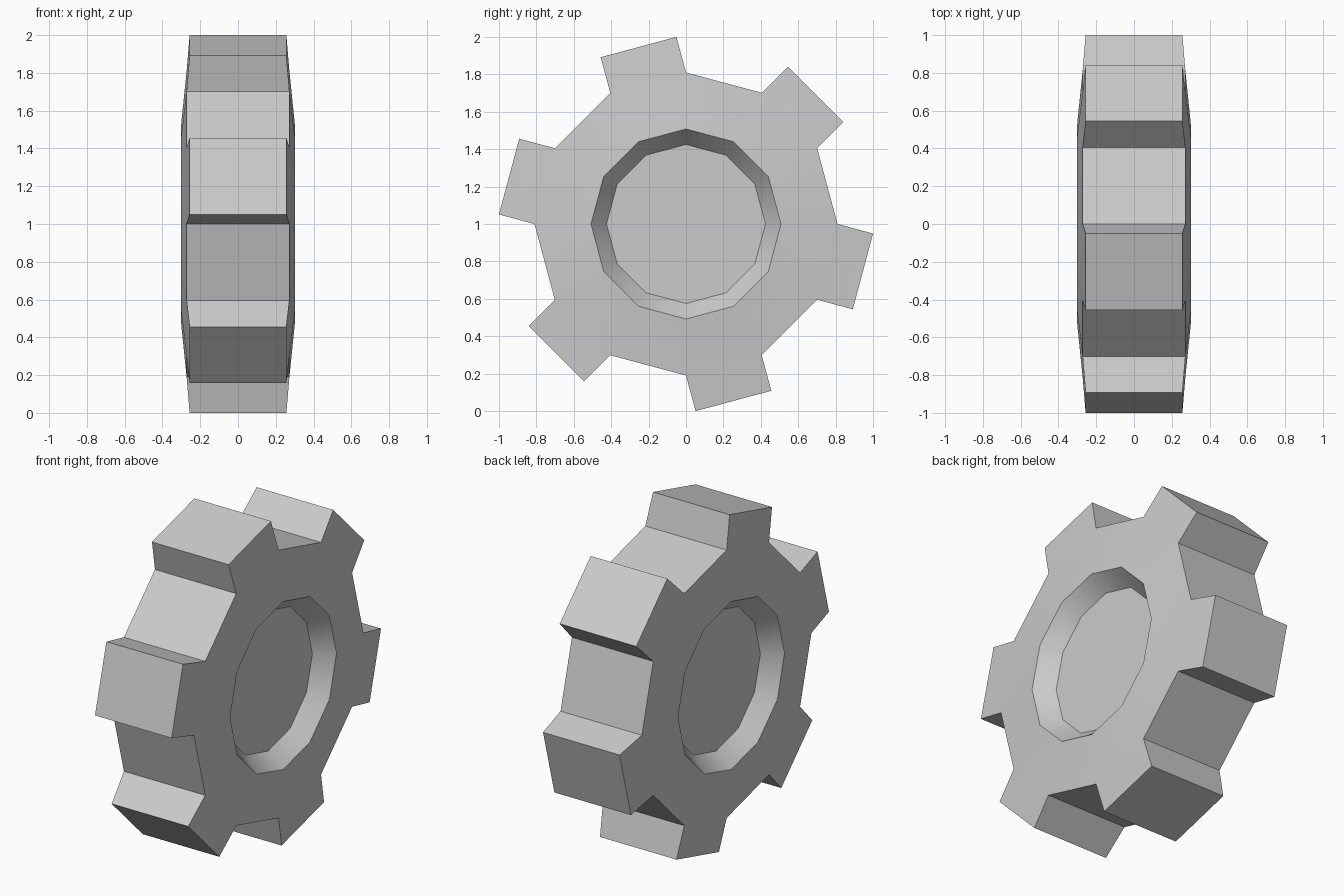
import bpy, bmesh
from math import sin, cos, pi

cube = bpy.data.objects.get("Cube")
if cube:
    bpy.data.objects.remove(cube, do_unlink=True)

SIDES = 12
TOOTH_HEIGHT = 0.197
TIP_TAPER = 0.256 / 0.272

# Half profile of the wheel: (radius, half width) for hub floor, hub rim, tooth root
half = [(0.425, 0.2), (0.508, 0.303), (0.81, 0.272)]
profile = half + [(r, -x) for r, x in reversed(half)]

bm = bmesh.new()

# Wheel body: twelve-sided rings bridged from one hub floor to the other
rings = []
for r, x in profile:
    angles = [2 * pi * i / SIDES for i in range(SIDES)]
    rings.append([bm.verts.new((x, r * sin(a), 1 + r * cos(a))) for a in angles])

rim = []
for k in range(len(rings) - 1):
    for i in range(SIDES):
        j = (i + 1) % SIDES
        face = bm.faces.new((rings[k][i], rings[k][j], rings[k + 1][j], rings[k + 1][i]))
        if k == len(half) - 1:
            rim.append(face)
bm.faces.new(rings[0])
bm.faces.new(rings[-1])
bmesh.ops.recalc_face_normals(bm, faces=bm.faces)

# Teeth: every other rim face pulled straight out and slightly narrowed
for face in rim[1::2]:
    normal = face.normal.copy()
    tip = bmesh.ops.extrude_discrete_faces(bm, faces=[face])["faces"][0]
    for v in tip.verts:
        v.co += normal * TOOTH_HEIGHT
        v.co.x *= TIP_TAPER

bmesh.ops.recalc_face_normals(bm, faces=bm.faces)
mesh = bpy.data.meshes.new("gear_wheel")
bm.to_mesh(mesh)
bm.free()

# Plain grey finish
grey = bpy.data.materials.new("light_grey")
grey.use_nodes = True
colour = (0.6, 0.6, 0.6, 1)
grey.diffuse_color = colour
grey.node_tree.nodes["Principled BSDF"].inputs["Base Color"].default_value = colour
mesh.materials.append(grey)

gear = bpy.data.objects.new("gear_wheel", mesh)
bpy.context.collection.objects.link(gear)
bpy.context.view_layer.objects.active = gear
gear.select_set(True)
bpy.ops.object.shade_smooth_by_angle(angle=pi / 5)
